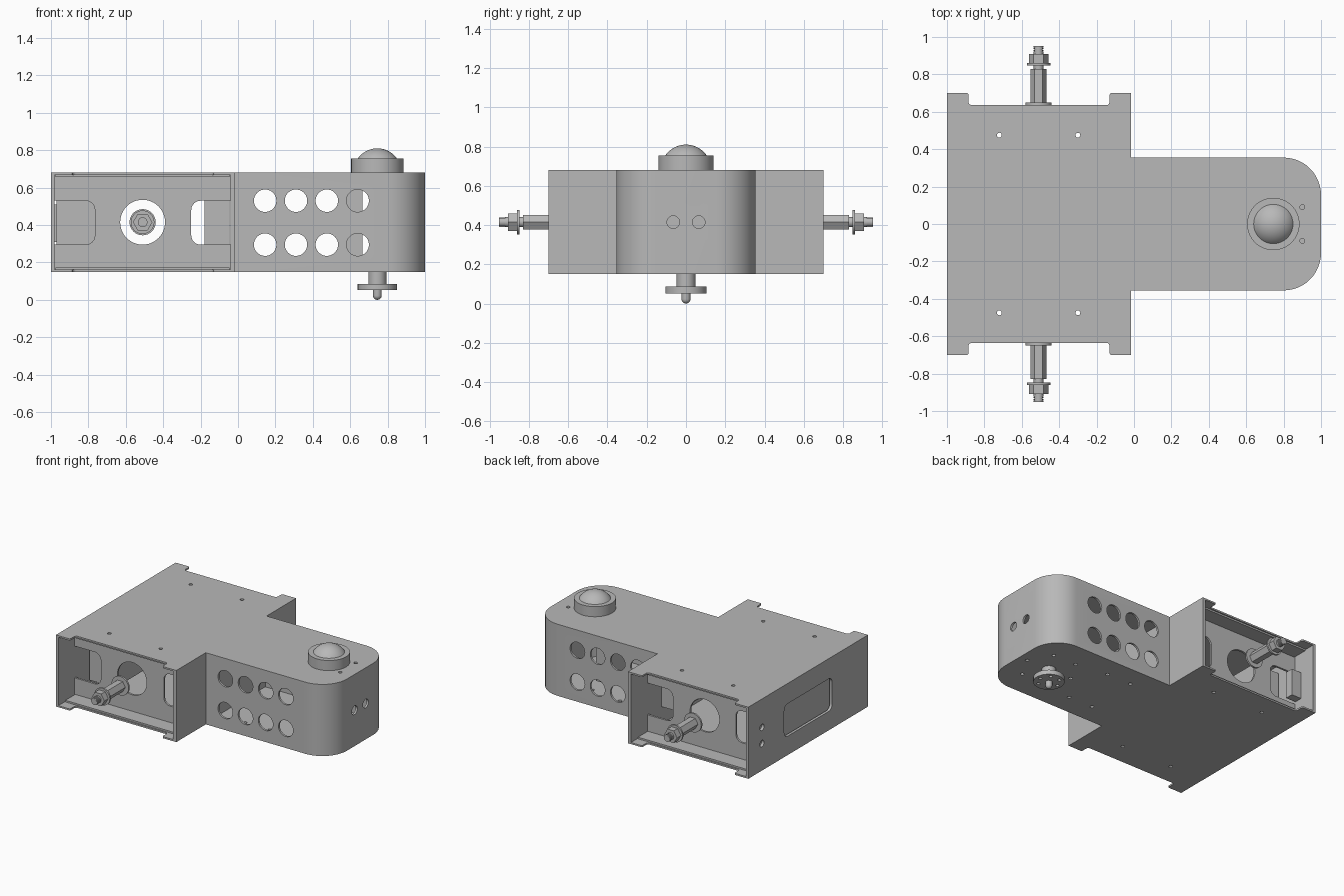
import bpy, bmesh, math
from mathutils import Vector

cube = bpy.data.objects.get("Cube")
if cube:
    bpy.data.objects.remove(cube, do_unlink=True)

grey = bpy.data.materials.new("satin_grey")
grey.use_nodes = True
grey.diffuse_color = (0.48, 0.48, 0.48, 1)
grey.node_tree.nodes["Principled BSDF"].inputs["Base Color"].default_value = grey.diffuse_color

AXES = {"x": lambda u, v, w: (w, u, v),
        "y": lambda u, v, w: (u, w, v),
        "z": lambda u, v, w: (u, v, w)}


def finish(name, bm):
    bmesh.ops.recalc_face_normals(bm, faces=bm.faces)
    mesh = bpy.data.meshes.new(name)
    bm.to_mesh(mesh)
    bm.free()
    mesh.materials.append(grey)
    obj = bpy.data.objects.new(name, mesh)
    bpy.context.collection.objects.link(obj)
    return obj


def add_prism(bm, pts, a, b, axis):
    place = AXES[axis]
    low = [bm.verts.new(place(u, v, a)) for u, v in pts]
    high = [bm.verts.new(place(u, v, b)) for u, v in pts]
    bm.faces.new(low)
    bm.faces.new(high)
    for i in range(len(pts)):
        j = (i + 1) % len(pts)
        bm.faces.new((low[i], low[j], high[j], high[i]))


def prisms(name, parts):
    bm = bmesh.new()
    for part in parts:
        add_prism(bm, *part)
    return finish(name, bm)


def circle(u, v, r, n=40):
    return [(u + r * math.cos(math.tau * i / n), v + r * math.sin(math.tau * i / n))
            for i in range(n)]


def rounded(corners, steps=12):
    # right-angled corners given as (u, v, radius)
    out = []
    for i, (u, v, r) in enumerate(corners):
        p = Vector((u, v))
        if r == 0:
            out.append((u, v))
            continue
        d1 = (Vector(corners[i - 1][:2]) - p).normalized()
        d2 = (Vector(corners[(i + 1) % len(corners)][:2]) - p).normalized()
        c = p + (d1 + d2) * r
        for k in range(steps + 1):
            t = math.pi / 2 * k / steps
            out.append(tuple(c - d2 * r * math.cos(t) - d1 * r * math.sin(t)))
    return out


def rect(u0, u1, v0, v1, r=0):
    return rounded([(u0, v0, r), (u1, v0, r), (u1, v1, r), (u0, v1, r)], 6)


def cut(obj, parts):
    cutter = prisms("cutter", parts)
    cutter.hide_render = True
    mod = obj.modifiers.new("holes", "BOOLEAN")
    mod.operation = "DIFFERENCE"
    mod.solver = "EXACT"
    mod.object = cutter
    bpy.context.view_layer.objects.active = obj
    bpy.ops.object.modifier_apply(modifier=mod.name)
    bpy.data.objects.remove(cutter, do_unlink=True)


def lathe(name, profile, x, y, n=48):
    bm = bmesh.new()
    verts = [bm.verts.new((x + r, y, z)) for r, z in profile]
    edges = [bm.edges.new(pair) for pair in zip(verts, verts[1:])]
    bmesh.ops.spin(bm, geom=verts + edges, cent=(x, y, 0), axis=(0, 0, 1),
                   angle=math.tau, steps=n, use_merge=False)
    bmesh.ops.remove_doubles(bm, verts=bm.verts, dist=1e-5)
    return finish(name, bm)


LOW, HIGH, T = 0.15, 0.68, 0.012
MID = (LOW + HIGH) / 2
CASTER = 0.745
AXLE = -0.51

# Top and bottom plates with corner tabs
half = [(-1, -0.7, 0), (-0.885, -0.7, 0.01), (-0.885, -0.635, 0.02),
        (-0.13, -0.635, 0.02), (-0.13, -0.7, 0.01), (-0.015, -0.7, 0),
        (-0.015, -0.355, 0), (1, -0.355, 0.2)]
outline = rounded(half + [(x, -y, r) for x, y, r in reversed(half)])
top_plate = prisms("top_plate", [(outline, HIGH - T, HIGH, "z")])
bottom_plate = prisms("bottom_plate", [(outline, LOW, LOW + T, "z")])
screws = [(x, s * 0.475) for x in (-0.72, -0.3) for s in (-1, 1)]
cut(top_plate, [(circle(x, y, 0.013, 16), 0.6, 0.8, "z")
                for x, y in screws + [(0.9, 0.09), (0.9, -0.09)]])
mounts = circle(CASTER, 0, 0.19, 6) + [(x, s * 0.2) for x in (0.2, 0.4) for s in (-1, 1)]
cut(bottom_plate, [(circle(x, y, 0.013, 16), 0.1, 0.2, "z") for x, y in screws + mounts])

# Arm wall wrapped around the rounded end
def arm_path(d):
    y = 0.355 - d
    return rounded([(-0.02, -y, 0), (1 - d, -y, 0.2 - d), (1 - d, y, 0.2 - d), (-0.02, y, 0)])

arm_wall = prisms("arm_wall", [(arm_path(0) + arm_path(0.015)[::-1], LOW + T, HIGH - T, "z")])
cut(arm_wall, [(circle(0.145 + 0.165 * i, z, 0.06), -0.6, 0.6, "y")
               for i in range(4) for z in (0.295, 0.53)]
    + [(circle(s * 0.065, MID, 0.032), 0.9, 1.1, "x") for s in (-1, 1)])

# Cross walls of the wide body
prisms("inner_wall", [(rect(-0.7, 0.7, LOW + T, HIGH - T), -0.04, -0.015, "x")])
end_wall = prisms("end_wall", [(rect(-0.7, 0.7, LOW + T, HIGH - T), -1, -0.98, "x")])
cut(end_wall, [(rect(-0.28, 0.28, 0.29, 0.53, 0.04), -1.1, -0.9, "x")]
    + [(circle(0.54, z, 0.024, 24), -1.1, -0.9, "x") for z in (0.35, 0.47)])

# Recessed side panels, flanges and wheel axles
for s, side in ((-1, "front"), (1, "back")):
    panel = prisms(side + "_panel", [(rect(-0.98, -0.04, LOW + T, HIGH - T), s * 0.51, s * 0.495, "y")])
    cut(panel, [(circle(AXLE, MID, 0.12, 48), -0.8, 0.8, "y"),
                (rect(-1.2, -0.765, 0.295, 0.53, 0.05), -0.8, 0.8, "y"),
                (rect(-0.25, 0.2, 0.295, 0.53, 0.05), -0.8, 0.8, "y")])
    prisms(side + "_flanges", [(rect(-0.975, -0.045, z, z + T), s * 0.51, s * 0.625, "y")
                               for z in (LOW + T, HIGH - 2 * T)])

    def ring(r, a, b, n=32):
        return (circle(AXLE, MID, r, n), s * a, s * b, "y")

    prisms(side + "_axle", [ring(0.07, 0.637, 0.65), ring(0.043, 0.65, 0.83, 6),
                            ring(0.026, 0.83, 0.92)])
    prisms(side + "_washer_and_nut", [ring(0.063, 0.848, 0.86), ring(0.052, 0.862, 0.908, 6)])
    prisms(side + "_thread", [ring(0.021, 0.9, 0.952)]
           + [ring(0.026, 0.915 + 0.01 * k, 0.921 + 0.01 * k) for k in range(4)])

# Inner modules seen through the openings
prisms("power_module", [(rect(-0.35, 0.35, 0.22, 0.6), -0.97, -0.76, "x")])
prisms("inner_module", [(rect(-0.35, 0.35, 0.295, 0.53), -0.18, -0.045, "x")])
prisms("switch_block", [(rect(0.515, 0.575, 0.31, 0.51), -0.98, -0.9, "x")])
prisms("arm_module", [(rect(-0.1, 0.1, 0.2, 0.62), 0.57, 0.665, "x")])

# Sensor dome on its collar
prisms("dome_collar", [(circle(CASTER, 0, 0.14, 64), HIGH, 0.755, "z")])
R, centre = 0.128, 0.682
arc = [math.asin(0.105 / R) * k / 12 for k in range(13)]
lathe("dome", [(R * math.sin(a), centre + R * math.cos(a)) for a in arc], CASTER, 0, 64)

# Support foot under the arm
prisms("foot_stem", [(circle(CASTER, 0, 0.048), 0.085, LOW, "z")])
foot_disc = prisms("foot_disc", [(circle(CASTER, 0, 0.105, 64), 0.052, 0.086, "z")])
cut(foot_disc, [(circle(x, y, 0.012, 16), 0, 0.2, "z") for x, y in circle(CASTER, 0, 0.075, 6)])
tip = [(0.023 * math.sin(math.pi / 2 * k / 6), 0.023 - 0.023 * math.cos(math.pi / 2 * k / 6))
       for k in range(7)]
lathe("foot_pin", tip + [(0.023, 0.06)], CASTER, 0, 24)

# Smooth the round surfaces
bpy.ops.object.select_all(action="DESELECT")
for obj in bpy.context.scene.objects:
    if obj.type == "MESH" and grey.name in obj.data.materials:
        obj.select_set(True)
        bpy.context.view_layer.objects.active = obj
bpy.ops.object.shade_smooth_by_angle(angle=math.radians(30))
